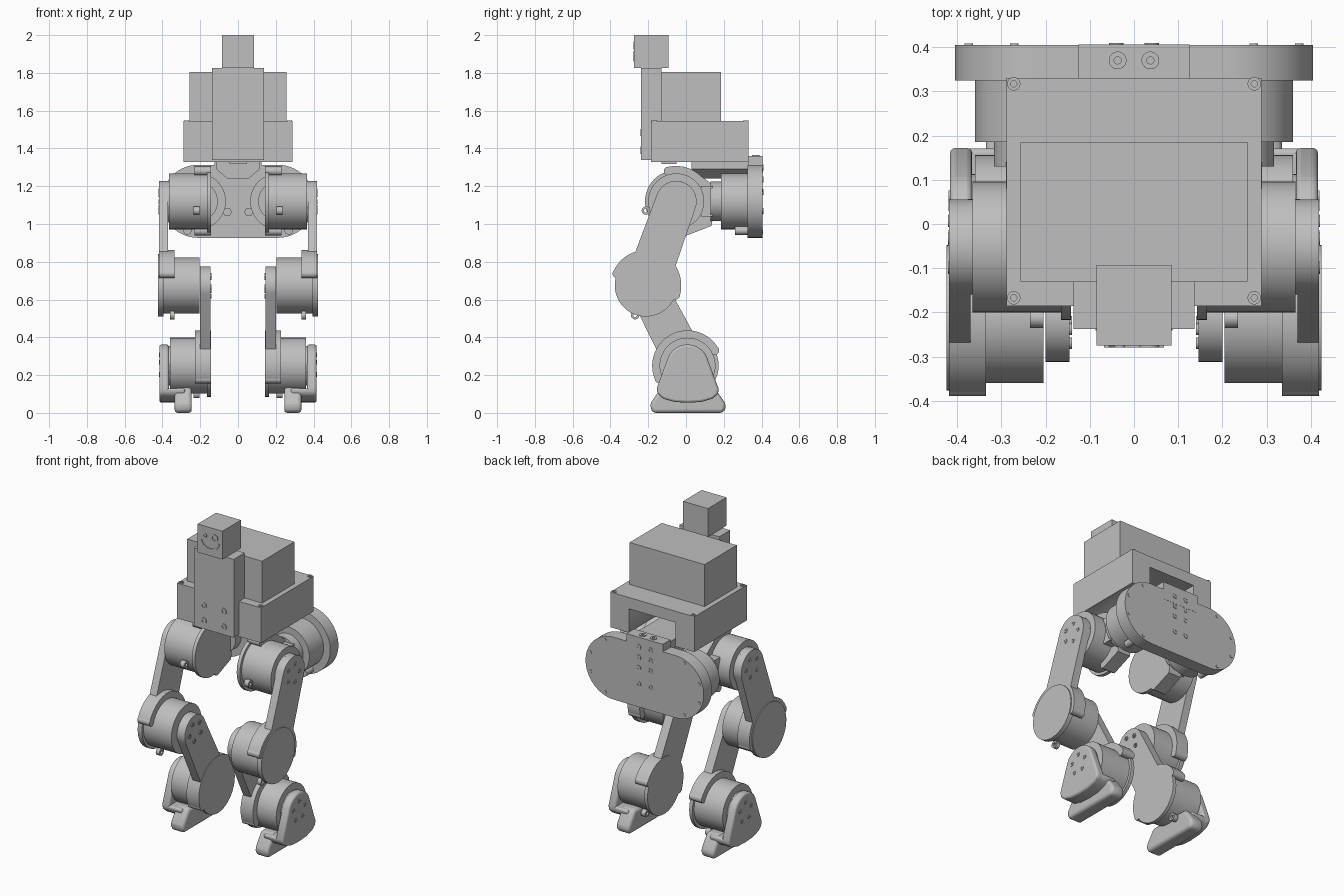
import bpy, bmesh, math
from mathutils import Vector

cube = bpy.data.objects.get("Cube")
if cube:
    bpy.data.objects.remove(cube, do_unlink=True)

grey = bpy.data.materials.new("light_grey")
grey.use_nodes = True
COLOUR = (0.52, 0.52, 0.52, 1)
grey.diffuse_color = COLOUR
grey.node_tree.nodes["Principled BSDF"].inputs["Base Color"].default_value = COLOUR


def prism(name, pts, axis, lo, hi, mirror=False, bevel=0):
    """Extrude a 2D outline along an axis: x takes (y,z), y takes (x,z), z takes (x,y)."""
    place = {"x": lambda a, b, c: (c, a, b),
             "y": lambda a, b, c: (a, c, b),
             "z": lambda a, b, c: (a, b, c)}[axis]
    bm = bmesh.new()
    face = bm.faces.new([bm.verts.new(place(a, b, lo)) for a, b in pts])
    ext = bmesh.ops.extrude_face_region(bm, geom=[face])
    moved = [v for v in ext["geom"] if isinstance(v, bmesh.types.BMVert)]
    bmesh.ops.translate(bm, verts=moved, vec=Vector(place(0, 0, hi - lo)))
    bmesh.ops.recalc_face_normals(bm, faces=bm.faces)
    mesh = bpy.data.meshes.new(name)
    bm.to_mesh(mesh)
    bm.free()
    mesh.materials.append(grey)
    ob = bpy.data.objects.new(name, mesh)
    bpy.context.collection.objects.link(ob)
    bpy.ops.object.select_all(action="DESELECT")
    ob.select_set(True)
    bpy.context.view_layer.objects.active = ob
    bpy.ops.object.shade_smooth_by_angle(angle=math.radians(30))
    if bevel:
        m = ob.modifiers.new("bevel", "BEVEL")
        m.width, m.segments = bevel, 3
    if mirror:
        ob.modifiers.new("mirror", "MIRROR")
    return ob


def arc(c, r, a0, a1, n=32):
    return [(c[0] + r * math.cos(math.radians(a0 + (a1 - a0) * i / n)),
             c[1] + r * math.sin(math.radians(a0 + (a1 - a0) * i / n))) for i in range(n + 1)]


def circle(c, r, n=48):
    return arc(c, r, 0, 360 * (n - 1) / n, n - 1)


def rect(a0, a1, b0, b1):
    return [(a0, b0), (a1, b0), (a1, b1), (a0, b1)]


def band(c, r0, r1, a0, a1):
    return arc(c, r1, a0, a1) + arc(c, r0, a1, a0)


def link(p, rp, q, rq):
    """Bar outline with rounded ends."""
    a = math.degrees(math.atan2(q[1] - p[1], q[0] - p[0]))
    return arc(p, rp, a + 90, a + 270, 20) + arc(q, rq, a - 90, a + 90, 20)


def polar(c, r, a):
    return (c[0] + r * math.cos(math.radians(a)), c[1] + r * math.sin(math.radians(a)))


# Head with face
prism("head", rect(-.085, .085, 1.825, 2.0), "y", -.275, -.093)
prism("right_eye", band((-.032, 1.943), .008, .012, 0, 359), "y", -.279, -.275)
prism("left_eye", band((.034, 1.945), .016, .021, 0, 359), "y", -.279, -.275)
prism("smile", band((0, 1.93), .058, .07, 195, 345), "y", -.279, -.275)

# Torso
prism("front_column", rect(-.137, .137, 1.34, 1.825), "y", -.237, -.13)
prism("column_foot", rect(-.045, .045, 1.317, 1.345), "y", -.13, -.05)
prism("upper_box", rect(-.257, .257, 1.54, 1.805), "y", -.13, .185)
base = prism("base_box", rect(-.288, .288, 1.327, 1.545), "y", -.185, .33)
cutter = prism("base_notch", rect(-.16, .16, 1.2, 1.475), "y", .07, .5)
cutter.hide_render = True
cut = base.modifiers.new("notch", "BOOLEAN")
cut.operation, cut.object, cut.solver = "DIFFERENCE", cutter, "EXACT"
bpy.context.view_layer.objects.active = base
bpy.ops.object.modifier_apply(modifier="notch")
bpy.data.objects.remove(cutter, do_unlink=True)
for z in (1.39, 1.485):
    prism("column_bolt_ring", band((.068, z), .01, .019, 0, 359), "y", -.241, -.237, True)
for y in (-.167, .317):
    prism("box_screw", band((.272, y), .007, .015, 0, 359), "z", 1.545, 1.549, True)

# Rear hip plate carrying the two fore-aft motors
HX, HZ = .212, 1.12
prism("hip_plate", arc((HX, HZ), .193, -90, 90) + arc((-HX, HZ), .193, 90, 270), "y", .325, .405)
prism("hip_plate_block", rect(-.125, .125, 1.25, 1.36), "y", .33, .406)
prism("hip_neck", [(-.115, 1.34), (-.115, 1.29), (-.055, 1.24),
                   (.055, 1.24), (.115, 1.29), (.115, 1.34)], "y", .03, .34)
prism("plate_top_bolt", band((.037, .37), .008, .02, 0, 359), "z", 1.36, 1.364, True)
for x, z in ((.04, 1.3), (.04, 1.235), (.04, 1.17), (.04, 1.07)):
    prism("plate_bolt", band((x, z), .007, .016, 0, 359), "y", .406, .409, True)
for a in (20, 70, -20, -70):
    prism("plate_rim_screw", circle(polar((HX, HZ), .172, a), .01, 16), "y", .405, .408, True)
prism("hip_roll_motor", circle((HX, HZ), .148), "y", .185, .33, True)
prism("hip_roll_rotor", circle((HX, HZ), .105), "y", .13, .185, True)
for a in (200, 290):
    prism("hip_roll_ear", circle(polar((HX, HZ), .165, a), .022, 20), "y", .26, .33, True)


def joint(name, c, a, body, cover, ear):
    """Motor across x, half-ring cover centred on angle a, and screw ears."""
    prism(name + "_motor", circle(c, .148), "x", *body, True)
    prism(name + "_cover", band(c, .14, .187, a - 90, a + 90), "x", *cover, True)
    for k in (-88, 88):
        prism(name + "_cover_ear", circle(polar(c, .166, a + k), .023, 20), "x", *cover, True)
    prism(name + "_motor_ear", band(polar(c, .168, a + 180), .01, .022, 0, 359), "x", *ear, True)


HIP, KNEE, ANKLE = (-.052, 1.12), (-.212, .675), (.008, .25)

# Hip pitch joint and its bracket
joint("hip", HIP, 17, (.15, .365), (.143, .23), (.205, .235))
prism("hip_end_disc", circle(HIP, .165), "x", .143, .165, True)
prism("hip_bracket", [(.0, .938), (.135, .99), (.14, 1.02), (.14, 1.21), (.07, 1.26),
                      (-.02, 1.28), (.06, 1.12)], "x", .143, .23, True)
prism("hip_bracket_face", rect(.143, .29, 1.04, 1.2), "y", .08, .14, True)
prism("hip_rotor", circle(HIP, .108), "x", .36, .375, True)

# Thigh and knee joint
prism("thigh", link(HIP, .108, KNEE, .115), "x", .37, .418, True)
joint("knee", KNEE, 70, (.205, .42), (.335, .418), (.335, .36))
prism("knee_end_disc", circle(KNEE, .165), "x", .395, .424, True)

# Shin and ankle joint
prism("shin", link(KNEE, .1, ANKLE, .11), "x", .146, .2, True)
joint("ankle", ANKLE, 117, (.15, .36), (.143, .228), (.205, .235))
prism("ankle_end_disc", circle(ANKLE, .165), "x", .143, .165, True)
prism("ankle_rotor", circle(ANKLE, .105), "x", .355, .37, True)

# Link bolts around the rotors
for c, face, turn in ((HIP, .418, 70), (KNEE, .1435, 117), (ANKLE, .416, 90)):
    for k in range(5):
        p = polar(c, .058, turn + k * 72)
        prism("rotor_bolt", band(p, .006, .013, 0, 359), "x", face - .003, face + .003, True)

# Foot: side shield, bent-in floor and rounded sole
low = [(-.155, .13), (-.15, .1), (-.12, .075), (-.06, .058), (.01, .054),
       (.08, .058), (.14, .075), (.17, .1), (.172, .13)]
prism("foot_shield", arc(ANKLE, .112, 25, 155, 20) + low, "x", .366, .416, True, .012)
prism("foot_floor", low, "x", .28, .412, True, .012)
prism("foot_sole", [(-.19, .03), (-.175, 0), (.195, 0), (.212, .03), (.205, .055),
                    (.15, .135), (-.13, .135), (-.185, .055)], "x", .245, .335, True, .024)
